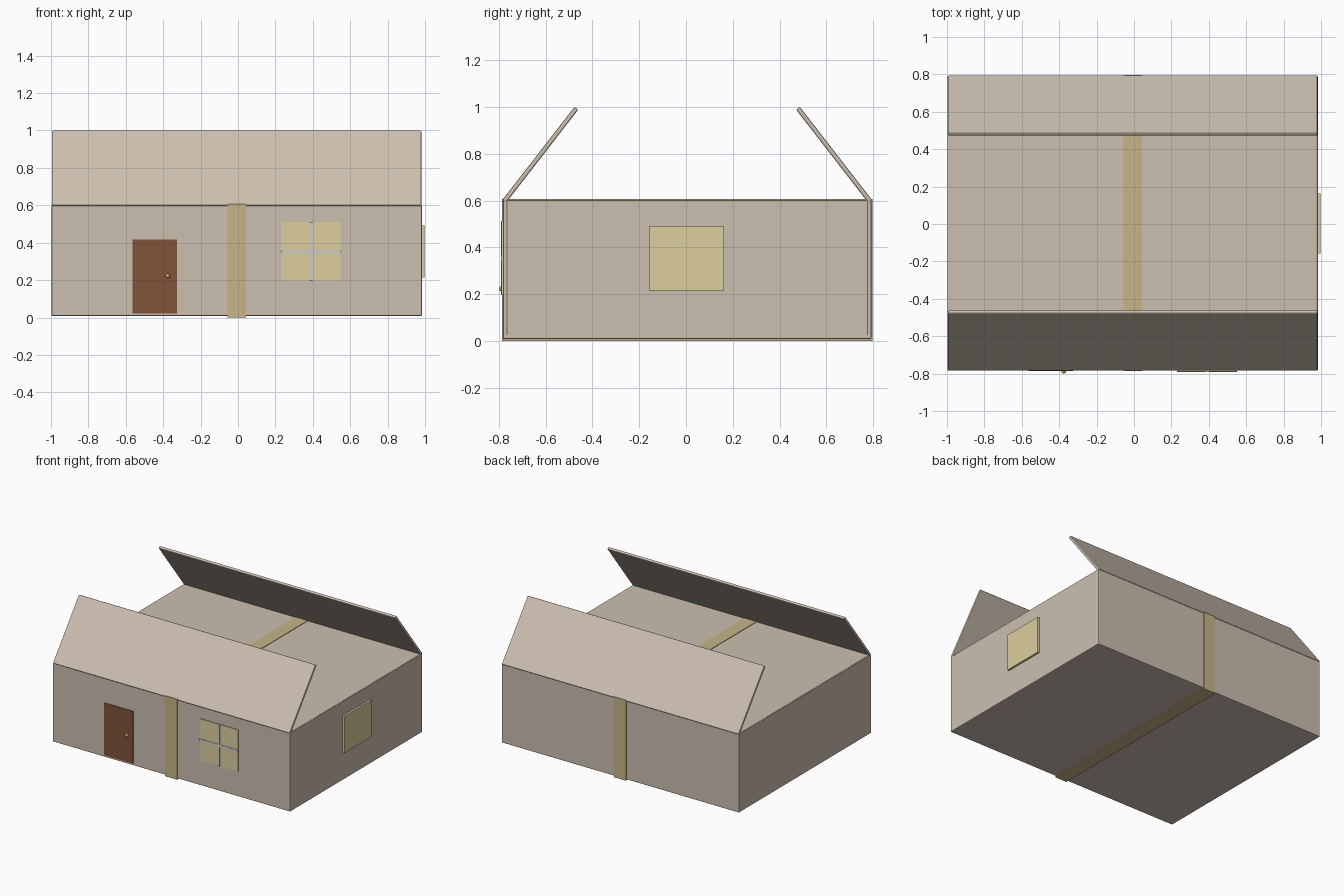
import bpy
from math import atan2, hypot
from mathutils import Vector

if "Cube" in bpy.data.objects:
    bpy.data.objects.remove(bpy.data.objects["Cube"])

CX, CY = -0.007, 0.005      # carton centre
HX, HY = 0.99, 0.788        # carton half sizes
Z0, Z1, T = 0.008, 0.602, 0.02


def material(name, rgb):
    m = bpy.data.materials.new(name)
    m.diffuse_color = (*rgb, 1)
    m.use_nodes = True
    m.node_tree.nodes["Principled BSDF"].inputs["Base Color"].default_value = m.diffuse_color
    return m


card = material("card", (0.60, 0.52, 0.43))
tape = material("tape", (0.57, 0.46, 0.24))
wood = material("door_brown", (0.22, 0.085, 0.04))
glass = material("pane_yellow", (0.72, 0.62, 0.34))
brass = material("brass", (0.6, 0.4, 0.1))


def box(name, lo, hi, mat=None, bevel=0.0, rot_x=0.0):
    """Box between two corners, optionally bevelled and turned about x."""
    lo, hi = Vector(lo), Vector(hi)
    bpy.ops.mesh.primitive_cube_add(size=1, location=(lo + hi) / 2)
    ob = bpy.context.object
    ob.name = name
    ob.scale = hi - lo
    bpy.ops.object.transform_apply(location=False, rotation=False, scale=True)
    ob.rotation_euler.x = rot_x
    if mat:
        ob.data.materials.append(mat)
    if bevel:
        b = ob.modifiers.new("bevel", 'BEVEL')
        b.width, b.segments = bevel, 2
    return ob


# Carton panels
x0, x1, y0, y1 = CX - HX, CX + HX, CY - HY, CY + HY
box("carton_bottom", (x0, y0, Z0), (x1, y1, Z0 + T), card, 0.005)
box("carton_top", (x0 + .004, y0 + .004, Z1 - T), (x1 - .004, y1 - .004, Z1), card, 0.005)
for s, side in ((-1, "left"), (1, "right")):
    xo = CX + s * (HX - T / 2)
    box(side + "_wall", (xo - T / 2, y0 + T * .8, Z0 + T * .5),
        (xo + T / 2, y1 - T * .8, Z1 - .003), card, 0.003)
for s, side in ((-1, "front"), (1, "back")):
    yo = CY + s * (HY - T / 2)
    box(side + "_wall", (x0, yo - T / 2, Z0 + T * .5),
        (x1, yo + T / 2, Z1 - .003), card, 0.005)
    # Raised flap leaning inward, like half a roof
    a = Vector((CX, CY + s * 0.781, 0.599))
    b = Vector((CX, CY + s * 0.477, 0.991))
    d, mid = b - a, (a + b) / 2
    h = Vector((HX - .002, hypot(d.y, d.z) / 2 + .005, T / 2))
    box(side + "_flap", mid - h, mid + h, card, 0.006, atan2(d.z, d.y))
    # Tape down the wall
    yt = CY + s * HY
    box(side + "_tape", (CX - .05, yt - .004, 0), (CX + .05, yt + .004, Z1), tape)

# Tape across the top and bottom
for name, z in (("top_tape", Z1), ("bottom_tape", 0.004)):
    box(name, (CX - .05, y0 - .004, z - .004), (CX + .05, y1 + .004, z + .004), tape)

# Door with a round knob
box("door", (-0.565, y0 - .004, 0.022), (-0.325, y0 + .005, 0.417), wood)
bpy.ops.mesh.primitive_uv_sphere_add(segments=16, ring_count=8, radius=0.012,
                                     location=(-0.376, y0 - .004, 0.223))
knob = bpy.context.object
knob.name = "door_knob"
knob.data.materials.append(brass)
bpy.ops.object.shade_smooth()

# Front window with cross bars, and side window
box("front_window", (0.23, y0 - .006, 0.197), (0.552, y0 + .004, 0.512), glass)
box("window_upright", (0.382, y0 - .009, 0.198), (0.402, y0, 0.511))
box("window_crossbar", (0.231, y0 - .009, 0.344), (0.551, y0, 0.362))
box("side_window", (x1 - .005, -0.158, 0.215), (0.998, 0.163, 0.492), glass)
